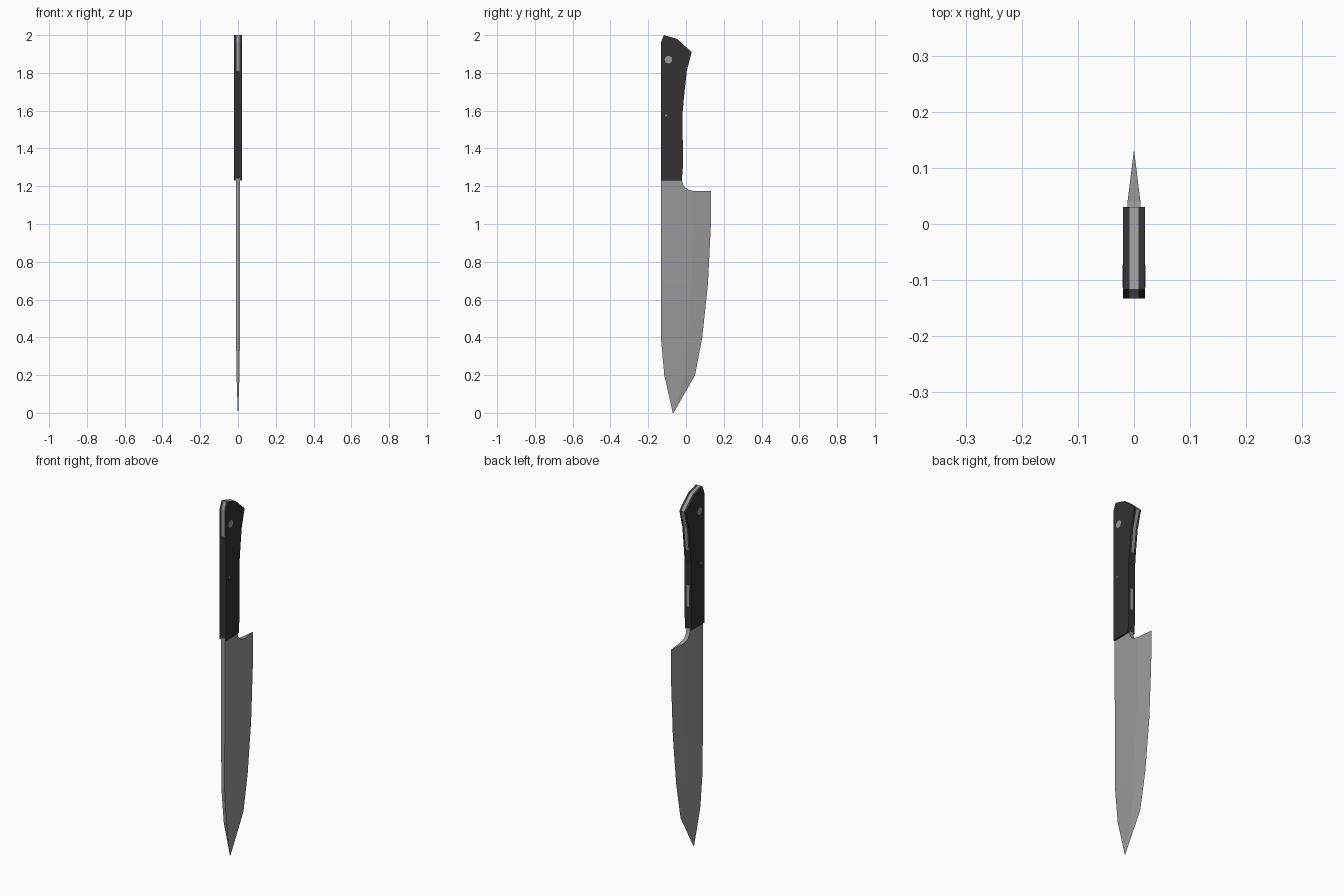
import bpy, bmesh, math
from mathutils import Matrix

if "Cube" in bpy.data.objects:
    bpy.data.objects.remove(bpy.data.objects["Cube"])


def material(name, v):
    m = bpy.data.materials.new(name)
    m.diffuse_color = (v, v, v, 1)
    m.use_nodes = True
    m.node_tree.nodes["Principled BSDF"].inputs["Base Color"].default_value = m.diffuse_color
    return m


STEEL = material("steel grey", 0.32)
BLACK = material("handle black", 0.032)


def finish(bm, name, mats):
    bmesh.ops.recalc_face_normals(bm, faces=bm.faces)
    me = bpy.data.meshes.new(name)
    bm.to_mesh(me)
    bm.free()
    for m in mats:
        me.materials.append(m)
    ob = bpy.data.objects.new(name, me)
    bpy.context.collection.objects.link(ob)
    return ob


def prism(name, profile, x0, x1, mats, rule=None):
    """Extrude a (y, z) outline from x0 to x1."""
    bm = bmesh.new()
    a = [bm.verts.new((x0, y, z)) for y, z in profile]
    b = [bm.verts.new((x1, y, z)) for y, z in profile]
    bm.faces.new(a)
    bm.faces.new(b[::-1])
    for i in range(len(a)):
        j = (i + 1) % len(a)
        bm.faces.new((a[i], a[j], b[j], b[i]))
    bm.normal_update()
    bmesh.ops.recalc_face_normals(bm, faces=bm.faces)
    if rule:
        for f in bm.faces:
            f.material_index = rule(f)
    return finish(bm, name, mats)


# Blade: rows of (z, spine y, edge y, half thickness), ground to a sharp edge
rows = [(0.0, -0.07, -0.066, 0.001), (0.2, -0.115, 0.048, 0.008),
        (0.4, -0.133, 0.086, 0.010), (0.68, -0.133, 0.116, 0.0112),
        (0.98, -0.133, 0.131, 0.0115), (1.175, -0.133, 0.133, 0.0115)]
bm = bmesh.new()
rings = []
for z, s, e, t in rows:
    mid = s + 0.65 * (e - s)
    pts = [(-t, s), (-t, mid), (0, e), (t, mid), (t, s)]
    rings.append([bm.verts.new((x, y, z)) for x, y in pts])
for r, q in zip(rings, rings[1:]):
    for i in range(5):
        j = (i + 1) % 5
        bm.faces.new((r[i], r[j], q[j], q[i]))
bm.faces.new(rings[0])
bm.faces.new(rings[-1])
finish(bm, "blade", [STEEL])

# Neck joining blade to handle
prism("blade_neck", [(-0.133, 1.175), (0.04, 1.175), (0.015, 1.181), (0, 1.189),
                     (-0.012, 1.202), (-0.02, 1.225), (-0.022, 1.24), (-0.133, 1.24)],
      -0.0115, 0.0115, [STEEL])

# Handle outline shared by the scales and the tang
handle = [(-0.133, 1.23), (-0.022, 1.23), (-0.016, 1.31), (-0.0165, 1.36),
          (-0.0175, 1.48), (-0.0175, 1.595), (-0.01, 1.68), (0.004, 1.81),
          (0.03, 1.91), (-0.047, 1.98), (-0.117, 2.0), (-0.133, 1.96), (-0.133, 1.81)]
for side, sx in (("left", -1), ("right", 1)):
    prism(side + "_handle_scale", handle, sx * 0.008, sx * 0.02, [BLACK])


def tang_colour(f):
    z = f.calc_center_median().z
    if f.normal.y < -0.9:                       # spine side: covered below the butt
        return int(z < 1.81)
    return int(z < 1.36 or 1.48 < z < 1.68)     # belly side: covered in places


prism("tang", handle, -0.008, 0.008, [STEEL, BLACK], tang_colour)

# Rivets, almost flush with the scales
for name, y, z, r in (("butt_rivet", -0.093, 1.87, 0.02), ("middle_rivet", -0.105, 1.575, 0.006)):
    bm = bmesh.new()
    bmesh.ops.create_cone(bm, cap_ends=True, segments=16, radius1=r, radius2=r, depth=0.0406,
                          matrix=Matrix.Translation((0, y, z)) @ Matrix.Rotation(math.pi / 2, 4, 'Y'))
    finish(bm, name, [STEEL])
